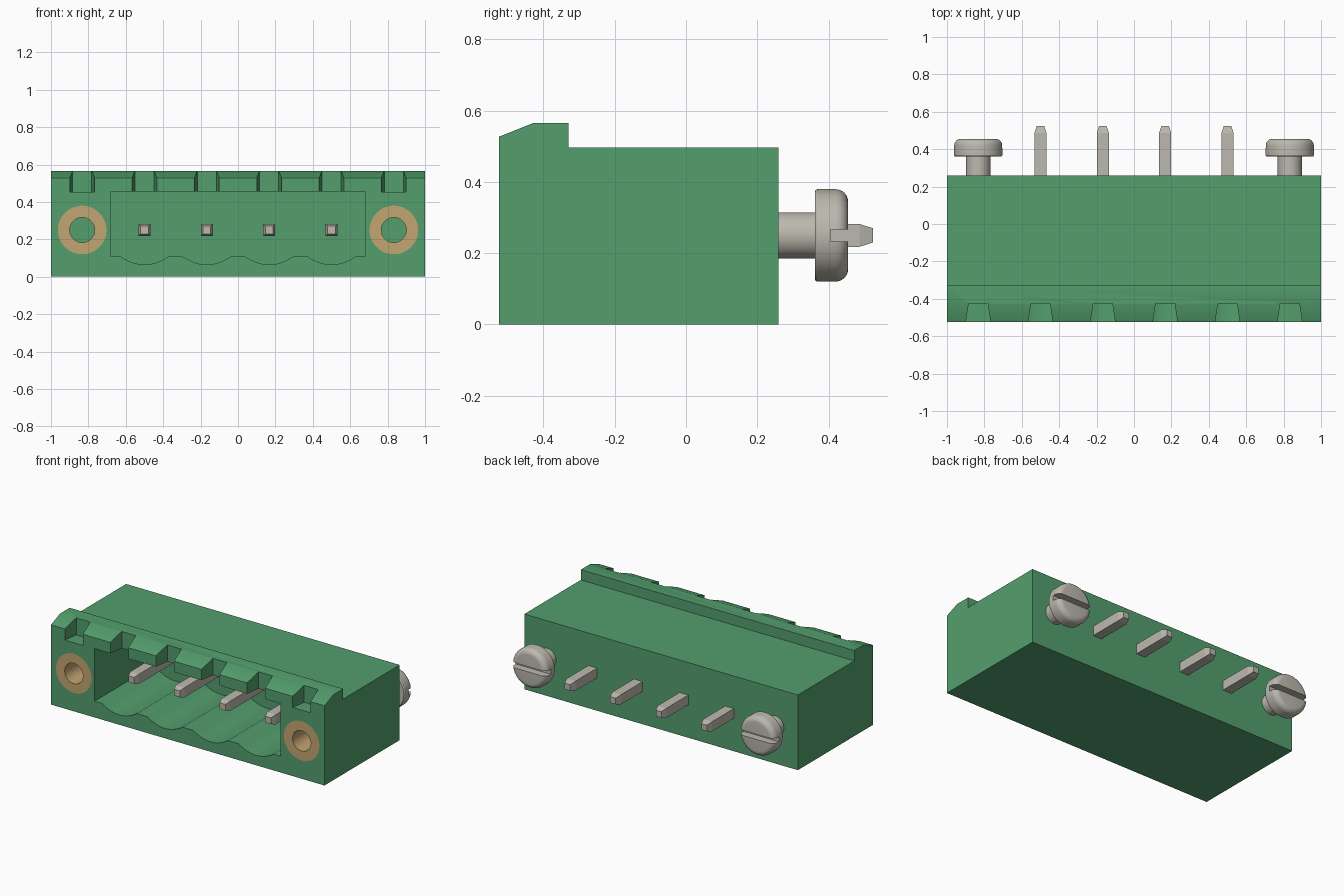
import bpy, bmesh, math
from mathutils import Vector

cube = bpy.data.objects.get("Cube")
if cube:
    bpy.data.objects.remove(cube, do_unlink=True)


def material(name, rgb):
    m = bpy.data.materials.new(name)
    m.use_nodes = True
    m.diffuse_color = (*rgb, 1)
    bsdf = next(n for n in m.node_tree.nodes if n.type == 'BSDF_PRINCIPLED')
    bsdf.inputs["Base Color"].default_value = (*rgb, 1)
    return m


GREEN = material("green plastic", (0.088, 0.345, 0.155))
STEEL = material("grey metal", (0.50, 0.485, 0.425))
BRASS = material("brass", (0.54, 0.376, 0.168))


def finish(bm, name, mat):
    bmesh.ops.remove_doubles(bm, verts=bm.verts, dist=1e-5)
    bmesh.ops.recalc_face_normals(bm, faces=bm.faces)
    me = bpy.data.meshes.new(name)
    bm.to_mesh(me)
    bm.free()
    me.materials.append(mat)
    ob = bpy.data.objects.new(name, me)
    bpy.context.collection.objects.link(ob)
    return ob


def prism(name, pts, axis, a, b, mat=GREEN):
    """Extrude a 2D outline along the x (0), y (1) or z (2) axis from a to b."""
    bm = bmesh.new()

    def place(p, t):
        v = list(p)
        v.insert(axis, t)
        return bm.verts.new(v)
    lo = [place(p, a) for p in pts]
    hi = [place(p, b) for p in pts]
    bm.faces.new(lo)
    bm.faces.new(hi)
    n = len(pts)
    for i in range(n):
        j = (i + 1) % n
        bm.faces.new((lo[i], lo[j], hi[j], hi[i]))
    return finish(bm, name, mat)


def lathe(name, profile, x, mat, segs=40, closed=False):
    """Turn (radius, y) points around the y axis at height AXIS_Z."""
    bm = bmesh.new()
    rings = []
    for r, y in profile:
        ring = []
        for k in range(segs):
            t = 2 * math.pi * (k + 0.5) / segs
            ring.append(bm.verts.new(Vector((x + r * math.cos(t), y, AXIS_Z + r * math.sin(t)))))
        rings.append(ring)
    pairs = list(zip(rings, rings[1:]))
    if closed:
        pairs.append((rings[-1], rings[0]))
    else:
        bm.faces.new(rings[0])
        bm.faces.new(rings[-1])
    for p, q in pairs:
        for k in range(segs):
            j = (k + 1) % segs
            bm.faces.new((p[k], p[j], q[j], q[k]))
    return finish(bm, name, mat)


def activate(ob):
    bpy.ops.object.select_all(action='DESELECT')
    ob.select_set(True)
    bpy.context.view_layer.objects.active = ob


def cut(ob, cutter):
    mod = ob.modifiers.new("cut", 'BOOLEAN')
    mod.operation = 'DIFFERENCE'
    mod.solver = 'EXACT'
    mod.object = cutter
    activate(ob)
    bpy.ops.object.modifier_apply(modifier=mod.name)
    bpy.data.objects.remove(cutter, do_unlink=True)


def smooth(ob):
    activate(ob)
    bpy.ops.object.shade_smooth_by_angle(angle=math.radians(30))


AXIS_Z = 0.25
FRONT, BACK = -0.525, 0.26
PIN_X = [-0.5, -0.1667, 0.1667, 0.5]
SCREW_X = [-0.833, 0.833]

# Housing: side profile with the raised, bevelled front lip
body = prism("housing", [(FRONT, 0), (BACK, 0), (BACK, 0.497), (-0.33, 0.497),
                         (-0.33, 0.565), (-0.43, 0.565), (FRONT, 0.527)], 0, -1, 1)

# Socket with one shallow trough in the floor under each pin
outline = [(0.68, 0.455), (-0.68, 0.455), (-0.68, 0.108)]
for px in PIN_X:
    for i in range(13):
        u = -1 + i / 6
        outline.append((px + 0.128 * u, 0.108 - 0.043 * (1 - u * u)))
outline.append((0.68, 0.108))
cut(body, prism("socket_cutter", outline, 1, -0.7, 0.06))

# Keying notches through the lip, wider at the front
for nx in PIN_X + SCREW_X:
    trapezoid = [(nx - 0.051, -0.425), (nx + 0.051, -0.425),
                 (nx + 0.081, -0.625), (nx - 0.081, -0.625)]
    cut(body, prism("notch_cutter", trapezoid, 2, 0.453, 0.7))

# Seats for the threaded bushings
for sx in SCREW_X:
    cut(body, lathe("seat_cutter", [(0.13, -0.7), (0.13, -0.2)], sx, GREEN))
smooth(body)

for sx, side in zip(SCREW_X, ("right", "left")):
    # Threaded bushing, flush with the front
    smooth(lathe(side + "_bushing", [(0.067, FRONT), (0.13, FRONT), (0.13, -0.2), (0.067, -0.2)],
                 sx, BRASS, closed=True))

    # Screw: shank and round-edged head with a straight slot
    rim = [(0.095 + 0.035 * math.cos(a), 0.42 + 0.035 * math.sin(a))
           for a in (math.pi / 2 * i / 6 for i in range(7))]
    screw = lathe(side + "_screw", [(0.065, 0.25), (0.065, 0.362), (0.126, 0.362), (0.13, 0.368)] + rim,
                  sx, STEEL)
    slot = [(0.405, AXIS_Z - 0.017), (0.5, AXIS_Z - 0.017),
            (0.5, AXIS_Z + 0.017), (0.405, AXIS_Z + 0.017)]
    cut(screw, prism("slot_cutter", slot, 0, sx - 0.2, sx + 0.2, STEEL))
    smooth(screw)

# Square contact pins with tapered tips
R2 = math.sqrt(2)
for i, px in enumerate(PIN_X):
    lathe("pin_%d" % (i + 1), [(0.021 * R2, -0.40), (0.032 * R2, -0.365),
                               (0.032 * R2, 0.487), (0.02 * R2, 0.525)], px, STEEL, segs=4)
